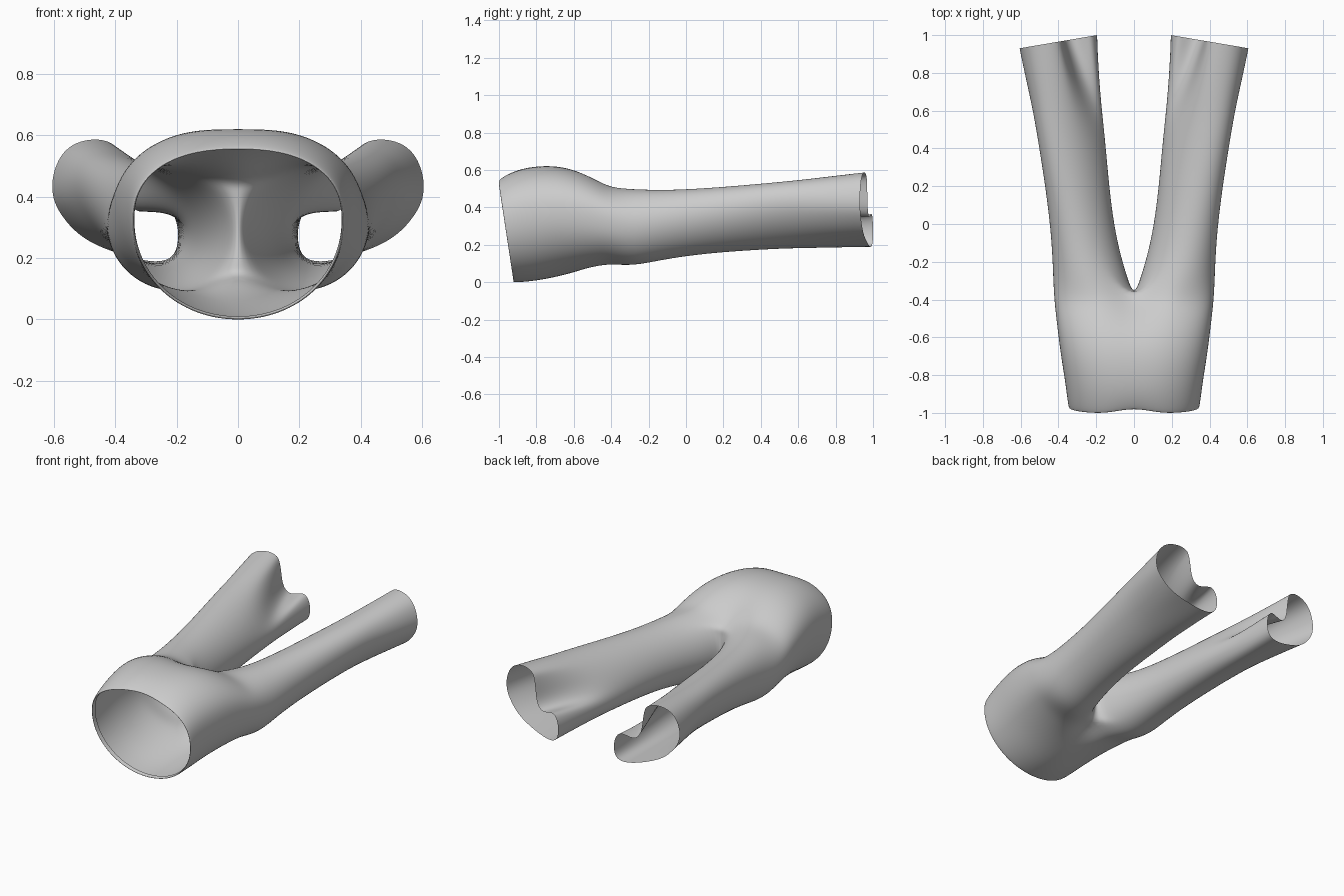
import bpy, bmesh
from math import sin, cos, pi, radians, exp

if "Cube" in bpy.data.objects:
    bpy.data.objects.remove(bpy.data.objects["Cube"])

OUT, N = 16, 24  # segments on the outer half / whole leg ring


def spow(v, p):
    return abs(v) ** p * (1 if v >= 0 else -1)


def hip_arc(y, shift, w, zt, zb, dip_t=0, dip_b=0, scoop=0, pb=0.98):
    """Half section from top centre, round the outside, to bottom centre."""
    zc = zb + (zt - zb) * 0.57
    pts = []
    for i in range(OUT + 1):
        a = pi / 2 - pi * i / OUT
        top = a > 0
        p = 0.84 if top else pb
        x = w * spow(cos(a), p) if 0 < i < OUT else 0.0
        z = zc + (zt - zc if top else zc - zb) * spow(sin(a), p)
        fall = exp(-(x / (0.11 if top else 0.085)) ** 2) * abs(sin(a))
        z -= dip_t * fall if top else -dip_b * fall
        yy = y + shift * (zt - z) / (zt - zb)
        pts.append((x, yy + (scoop * fall if top else 0), z))
    return pts


def leg_ring(y, xi, xo, zb, zt, s):
    """Closed leg section, slanted so the outer side sits higher."""
    pts = []
    for i in range(N):
        t = radians(120 - 15 * i)
        pts.append(((xi + xo) / 2 + (xo - xi) / 2 * cos(t - s), y,
                    (zb + zt) / 2 + (zt - zb) / 2 * sin(t + s)))
    return pts


# waist to hips, starting with the narrow hem turned inside
hips = [hip_arc(*a) for a in (
    (-0.975, 0.075, 0.340, 0.561, 0.008, 0, 0, 0.025),
    (-1.005, 0.085, 0.341, 0.554, 0.004, 0, 0, 0.03),
    (-1.01, 0.085, 0.347, 0.558, -0.003, 0, 0, 0.03),
    (-0.96, 0.07, 0.354, 0.584, -0.002, 0, 0, 0.02),
    (-0.86, 0.06, 0.366, 0.618, 0.006, 0.004),
    (-0.72, 0.03, 0.387, 0.633, 0.027, 0.007),
    (-0.59, 0.01, 0.403, 0.612, 0.052, 0.012, 0.005, 0, 0.92),
    (-0.48, 0.0, 0.415, 0.565, 0.07, 0.04, 0.03, 0, 0.88),
)]

# crotch ring: hip section closed along the centre seam
crotch = hip_arc(-0.4, 0, 0.424, 0.525, 0.077, 0.08, 0.08, 0, 0.86)
z_top, z_bot = crotch[0][2], crotch[OUT][2]
for k in range(1, N - OUT):
    f = k / (N - OUT)
    crotch.append((0, -0.405 + 0.02 * sin(pi * f), z_bot + (z_top - z_bot) * f))

# leg sections
legs = [crotch] + [leg_ring(*a) for a in (
    (-0.28, 0.035, 0.430, 0.085, 0.499, 0.03),
    (-0.13, 0.08, 0.435, 0.118, 0.493, 0.08),
    (0.1, 0.122, 0.456, 0.153, 0.502, 0.13),
    (0.48, 0.153, 0.515, 0.178, 0.535, 0.22),
)]

# folded leg opening
cuff_xz = [(.385, .54), (.40, .57), (.44, .587), (.49, .587), (.54, .572), (.58, .535),
           (.602, .48), (.608, .43), (.60, .38), (.57, .33), (.53, .285), (.48, .25),
           (.42, .225), (.36, .205), (.30, .19), (.24, .187), (.203, .212), (.193, .265),
           (.198, .32), (.225, .37), (.27, .36), (.33, .342), (.367, .39), (.375, .47)]
cuff = [(x, 1.0 - 0.17 * (x - 0.195), z) for x, z in cuff_xz]
thigh = legs[-1]
for f, g in ((0.35, 0.32), (0.7, 0.7), (1, 1)):
    ring = []
    for a, b in zip(thigh, cuff):
        ring.append((a[0] + (b[0] - a[0]) * g, a[1] + (b[1] - a[1]) * f, a[2] + (b[2] - a[2]) * g))
    legs.append(ring)

# skin the half garment
bm = bmesh.new()
hip_v = [[bm.verts.new(p) for p in r] for r in hips]
leg_v = [[bm.verts.new(p) for p in r] for r in legs]
rows = hip_v + [leg_v[0][:OUT + 1]]
for a, b in zip(rows, rows[1:]):
    for i in range(OUT):
        bm.faces.new((a[i], a[i + 1], b[i + 1], b[i]))
for a, b in zip(leg_v, leg_v[1:]):
    for i in range(N):
        j = (i + 1) % N
        bm.faces.new((a[i], a[j], b[j], b[i]))
bmesh.ops.recalc_face_normals(bm, faces=bm.faces)
me = bpy.data.meshes.new("trousers")
bm.to_mesh(me)
bm.free()
ob = bpy.data.objects.new("trousers", me)
bpy.context.collection.objects.link(ob)

# other half and smoothing
mir = ob.modifiers.new("mirror", 'MIRROR')
mir.use_clip = True
mir.merge_threshold = 0.001
sub = ob.modifiers.new("smooth", 'SUBSURF')
sub.levels = sub.render_levels = 2
for p in me.polygons:
    p.use_smooth = True
